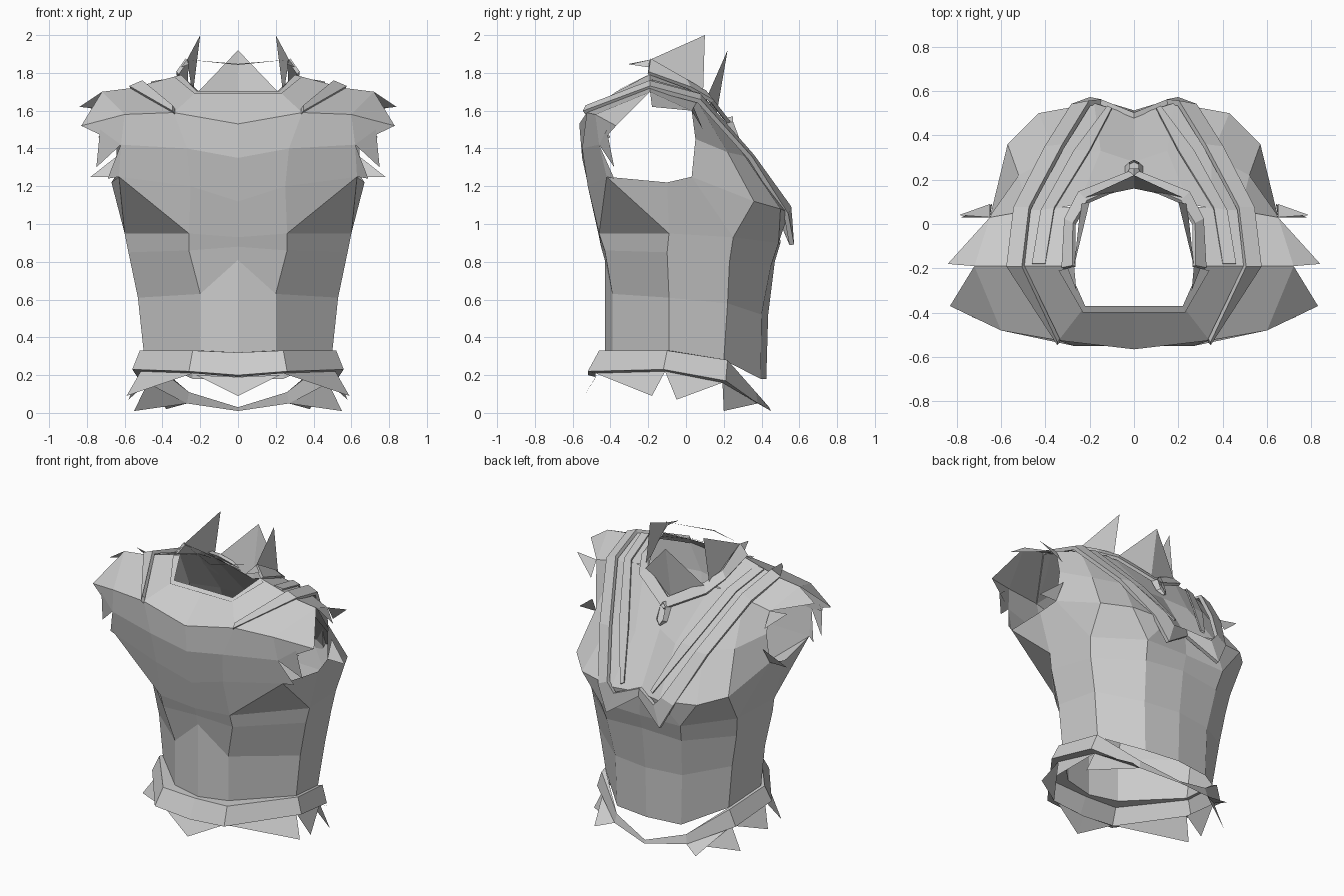
import bpy
import bmesh
from mathutils import Vector

cube = bpy.data.objects.get("Cube")
if cube:
    bpy.data.objects.remove(cube, do_unlink=True)

cloth = bpy.data.materials.new("grey cloth")
cloth.use_nodes = True
GREY = (0.6, 0.6, 0.6, 1.0)
cloth.diffuse_color = GREY
cloth.node_tree.nodes["Principled BSDF"].inputs["Base Color"].default_value = GREY


def finish(name, bm, thickness):
    """Turn a half mesh into a mirrored, flat shaded object."""
    bmesh.ops.recalc_face_normals(bm, faces=bm.faces[:])
    mesh = bpy.data.meshes.new(name)
    bm.to_mesh(mesh)
    bm.free()
    mesh.materials.append(cloth)
    part = bpy.data.objects.new(name, mesh)
    bpy.context.collection.objects.link(part)
    part.modifiers.new("Mirror", "MIRROR").use_clip = True
    if thickness:
        solid = part.modifiers.new("Thickness", "SOLIDIFY")
        solid.thickness = thickness
        solid.offset = 0
    return part


def loft(name, rows, thickness=0):
    """Skin neighbouring rows of points; repeated points give triangles."""
    bm = bmesh.new()
    grid = [[bm.verts.new(p) for p in row] for row in rows]
    for low, high in zip(grid, grid[1:]):
        for a, b, c, d in zip(low, low[1:], high[1:], high):
            corners = []
            for v in (a, b, c, d):
                if all((v.co - w.co).length > 0.001 for w in corners):
                    corners.append(v)
            if len(corners) > 2:
                bm.faces.new(corners)
    bmesh.ops.remove_doubles(bm, verts=bm.verts[:], dist=0.0005)
    return finish(name, bm, thickness)


def tatters(name, triangles):
    """Loose torn points of cloth."""
    bm = bmesh.new()
    for tri in triangles:
        bm.faces.new([bm.verts.new(p) for p in tri])
    return finish(name, bm, 0)


# Body rings from the spine round to the chest, bottom to top
waist = [(0, -.43, .32), (.2, -.39, .33), (.5, -.09, .33),
         (.46, .2, .28), (.24, .395, .18), (0, .425, .18)]
belly = [(0, -.43, .81), (.2, -.39, .63), (.53, -.09, .61),
         (.5, .22, .58), (.25, .4, .52), (0, .435, .52)]
tuck = [(0, -.45, .88), (.26, -.43, .86), (.58, -.1, .85),
        (.54, .23, .8), (.28, .45, .78), (0, .47, .8)]
ribs = [(0, -.46, .93), (.26, -.46, .95), (.6, -.09, .95),
        (.56, .25, .93), (.3, .49, .9), (0, .5, .9)]
rings = [waist, belly, tuck, ribs]

# Armhole corners shared by the panels
arm_back, arm_low, arm_front = (.63, -.42, 1.25), (.67, -.1, 1.22), (.65, .03, 1.25)
arm_top_back, arm_top, arm_top_front = (.6, -.48, 1.58), (.72, -.19, 1.7), (.65, .03, 1.6)
arm_mid_back = (.62, -.46, 1.42)

# Yoke corners
blade_mid, blade = (0, -.565, 1.53), (.34, -.525, 1.59)
shoulder, collarbone = (.56, -.19, 1.72), (.48, .06, 1.65)

# Spine panel, flaring to the armholes
loft("spine_panel", [[r[0], r[1], r[1]] for r in rings] + [
    [(0, -.5, 1.12), (.25, -.52, 1.2), arm_back],
    [(0, -.55, 1.35), (.27, -.55, 1.4), arm_mid_back],
    [blade_mid, blade, arm_top_back]])

# Flanks, folded towards the back corner of the armhole
loft("flank_panel", [[r[1], r[2], r[2], r[3]] for r in rings] + [
    [arm_back, arm_back, arm_low, arm_front]])

# Chest panel up to the neck
loft("chest_panel", [[r[3], r[3], r[4], r[4], r[5]] for r in rings] + [
    [arm_front, (.57, .36, 1.12), (.43, .5, 1.08), (.18, .545, 1.06), (0, .49, 1.05)],
    [(.64, .05, 1.45), (.52, .22, 1.38), (.35, .31, 1.36), (.15, .33, 1.36), (0, .28, 1.4)],
    [arm_top_front, collarbone, (.35, .07, 1.68), (.25, .09, 1.68), (0, .17, 1.58)]])

# Yoke over the shoulders
loft("shoulder_yoke", [
    [(0, -.37, 1.7), (.22, -.37, 1.7), (.3, -.19, 1.79), (.26, .08, 1.69)],
    [blade_mid, blade, shoulder, collarbone]])
loft("shoulder_cap", [
    [blade, shoulder, collarbone],
    [arm_top_back, arm_top, arm_top_front]])
loft("neck_rim", [
    [(0, -.37, 1.705), (.22, -.37, 1.705), (.3, -.2, 1.79)],
    [(0, -.4, 1.69), (.23, -.4, 1.69), (.34, -.21, 1.78)]])

# Raised strap from the shoulder blades to a pair of points on the chest
loft("chest_strap", [
    [(.34, -.54, 1.59), (.57, -.19, 1.72), (.54, .07, 1.65),
     (.4, .34, 1.35), (.28, .53, 1.05), (.2, .56, .89), (0, .5, 1.03)],
    [(.34, -.525, 1.62), (.5, -.19, 1.75), (.47, .07, 1.68),
     (.32, .35, 1.36), (.2, .545, 1.09), (.15, .55, 1.03), (0, .49, 1.08)]], .025)
loft("inner_strap", [
    [(.46, -.18, 1.75), (.42, .06, 1.68), (.27, .33, 1.37), (.12, .53, 1.09)],
    [(.4, -.18, 1.76), (.36, .07, 1.69), (.2, .33, 1.38), (.1, .52, 1.1)]], .01)

# Collar and its small clasp
loft("collar", [
    [(.27, -.19, 1.87), (.27, .0, 1.76), (.21, .1, 1.7), (0, .19, 1.58)],
    [(.32, -.2, 1.8), (.31, .02, 1.72), (.25, .14, 1.65), (0, .24, 1.52)]], .02)
loft("clasp", [
    [(0, .2, 1.56), (.04, .21, 1.54), (.04, .26, 1.45), (0, .28, 1.42)],
    [(0, .25, 1.57), (.02, .25, 1.54), (.02, .28, 1.46), (0, .29, 1.43)]])
tatters("collar_tatters", [
    [(.27, -.19, 1.87), (.2, .1, 2.0), (.24, .09, 1.68)],
    [(.24, .11, 1.67), (0, .22, 1.92), (0, .16, 1.57)],
    [(.27, -.19, 1.87), (0, -.3, 1.848), (0, -.3, 1.842)],
    [(.27, -.19, 1.87), (.26, -.3, 1.845), (.3, -.2, 1.83)]])

# Torn sleeve edge
tatters("sleeve_tatters", [
    [arm_top_back, (.83, -.37, 1.52), arm_top],
    [arm_top_back, (.83, -.37, 1.52), arm_mid_back],
    [arm_top, (.84, -.18, 1.62), arm_top_front],
    [arm_top_back, (.74, -.4, 1.46), arm_mid_back],
    [(.73, -.42, 1.5), (.75, -.38, 1.3), arm_mid_back],
    [arm_top_front, (.79, .04, 1.62), (.65, .09, 1.5)],
    [(.64, .09, 1.36), (.78, .03, 1.25), arm_front],
    [arm_mid_back, (.69, -.38, 1.24), arm_back]])

# Hanging belt: snug at the spine, sagging and thin at the belly
belt_top = [(0, -.46, .32), (.24, -.46, .33), (.52, -.1, .33),
            (.48, .22, .28), (.26, .37, .11), (0, .44, .03)]
belt_low = [(0, -.52, .2), (.26, -.52, .22), (.56, -.12, .23),
            (.52, .21, .17), (.27, .38, .05), (0, .45, .01)]
belt_in = [Vector(p) * Vector((.92, .92, 1)) - Vector((0, 0, .01)) for p in belt_low[:4]]
belt_in += belt_low[4:]
loft("belt", [waist[:4] + belt_top[4:], belt_top, belt_low, belt_in])

# Torn points tucked under the belt
tatters("hem_tatters", [
    [belt_in[0], (.22, -.47, .2), (0, -.54, .09)],
    [belt_in[1], belt_in[2], (.59, -.18, .09)],
    [belt_in[2], belt_in[3], (.58, -.05, .07)],
    [belt_in[3], belt_low[4], (.55, .2, .01)],
    [belt_in[3], belt_low[4], (.38, .44, .02)]])
